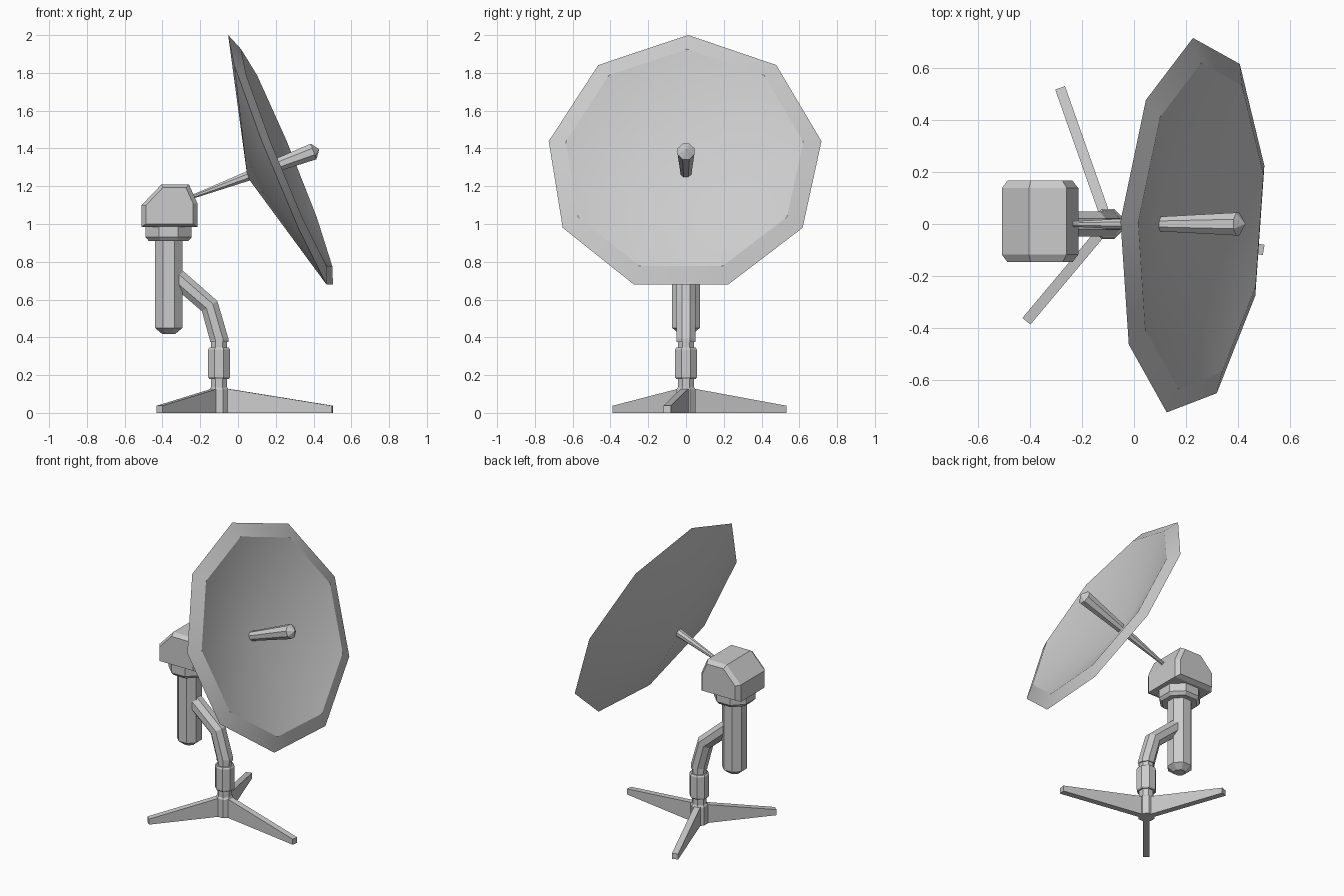
import bpy
import bmesh
from math import sin, cos, pi, radians
from mathutils import Vector

cube = bpy.data.objects.get("Cube")
if cube:
    bpy.data.objects.remove(cube, do_unlink=True)

COLOUR = (0.6, 0.6, 0.6, 1.0)
grey = bpy.data.materials.new("light_grey_metal")
grey.use_nodes = True
grey.diffuse_color = COLOUR
grey.node_tree.nodes["Principled BSDF"].inputs["Base Color"].default_value = COLOUR

Y = Vector((0, 1, 0))
Z = Vector((0, 0, 1))


def skin(name, rings):
    """Join rings of points into a closed surface; a one-point ring is a tip."""
    bm = bmesh.new()
    loops = [[bm.verts.new(p) for p in ring] for ring in rings]
    for a, b in zip(loops, loops[1:]):
        n = max(len(a), len(b))
        for i in range(n):
            j = (i + 1) % n
            corners = [a[i % len(a)], a[j % len(a)], b[j % len(b)], b[i % len(b)]]
            bm.faces.new(list(dict.fromkeys(corners)))
    for end in (loops[0], loops[-1]):
        if len(end) > 2:
            bm.faces.new(end)
    bmesh.ops.recalc_face_normals(bm, faces=bm.faces)
    mesh = bpy.data.meshes.new(name)
    bm.to_mesh(mesh)
    bm.free()
    mesh.materials.append(grey)
    obj = bpy.data.objects.new(name, mesh)
    bpy.context.collection.objects.link(obj)
    return obj


def ring(centre, normal, radius, sides=8, side=Y, flat=True):
    """Regular polygon; flat puts a side, not a corner, on the axes."""
    if radius == 0:
        return [Vector(centre)]
    up = normal.cross(side).normalized()
    phase = pi / sides if flat else 0
    if flat:
        radius /= cos(phase)
    angles = [2 * pi * k / sides + phase for k in range(sides)]
    return [Vector(centre) + radius * (up * cos(a) + side * sin(a)) for a in angles]


def column(name, x, profile):
    return skin(name, [ring((x, 0, z), Z, r) for r, z in profile])


# Tripod feet: wedges running out from the hub
HUB = Vector((-0.1, 0, 0))
for name, tip in (("foot_right_side", (0.5, -0.1, 0)),
                  ("foot_back", (-0.285, 0.525, 0)),
                  ("foot_front", (-0.415, -0.375, 0))):
    tip = Vector(tip)
    across = (tip - HUB).normalized().cross(Z) * 0.02
    skin(name, [[p - across, p + across, p + across + Z * h, p - across + Z * h]
                for p, h in ((HUB, 0.135), (tip, 0.038))])

# Hub, post and sleeve
column("base_hub", HUB.x, [(0.05, 0), (0.05, 0.125), (0.04, 0.14)])
column("lower_post", HUB.x, [(0.043, 0.12), (0.043, 0.39)])
column("post_sleeve", HUB.x, [(0.052, 0.18), (0.058, 0.19), (0.058, 0.335), (0.052, 0.345)])

# Bent arm
path = [Vector(p) for p in ((-0.1, 0, 0.375), (-0.1, 0, 0.39), (-0.15, 0, 0.565), (-0.34, 0, 0.73))]
directions = [Z, Vector((-0.1, 0, 1)), Vector((-0.55, 0, 0.83)), Vector((-0.75, 0, 0.66))]
skin("bent_arm", [ring(p, d.normalized(), 0.049) for p, d in zip(path, directions)])

# Motor barrel and collar
column("motor_barrel", -0.367, [(0.035, 0.418), (0.073, 0.45), (0.073, 0.93)])
column("motor_collar", -0.367, [(0.105, 0.91), (0.122, 0.93), (0.122, 1.0)])

# Housing with chamfered ends
outline = [(-0.51, 0.985), (-0.215, 0.985), (-0.215, 1.11),
           (-0.26, 1.21), (-0.405, 1.21), (-0.51, 1.1)]
mid = Vector((-0.362, 1.09))
sections = [(-0.147, 0.85), (-0.118, 1), (0.138, 1), (0.167, 0.85)]
skin("housing", [[(mid.x + (x - mid.x) * s, y, mid.y + (z - mid.y) * s) for x, z in outline]
                 for y, s in sections])

# Tapered feed rod through the dish
start, end = Vector((-0.26, 0, 1.137)), Vector((0.4, 0, 1.384))
axis = (end - start).normalized()
skin("feed_rod", [ring(start, axis, 0.009), ring(end, axis, 0.044), [end + axis * 0.032]])

# Nine-sided dish with a raised rim and shallow bowl
tilt, yaw = radians(22.2), radians(-4)
facing = Vector((cos(tilt) * cos(yaw), cos(tilt) * sin(yaw), sin(tilt)))
sideways = Vector((-sin(yaw), cos(yaw), 0))
centre = Vector((0.225, -0.008, 1.32))
dish = skin("dish", [ring(centre + facing * d, facing, r, 9, sideways, False)
                     for r, d in ((0, -0.19), (0.735, 0), (0.64, 0.035), (0, -0.135))])
bpy.ops.object.select_all(action="DESELECT")
dish.select_set(True)
bpy.context.view_layer.objects.active = dish
bpy.ops.object.shade_smooth_by_angle(angle=radians(25))
